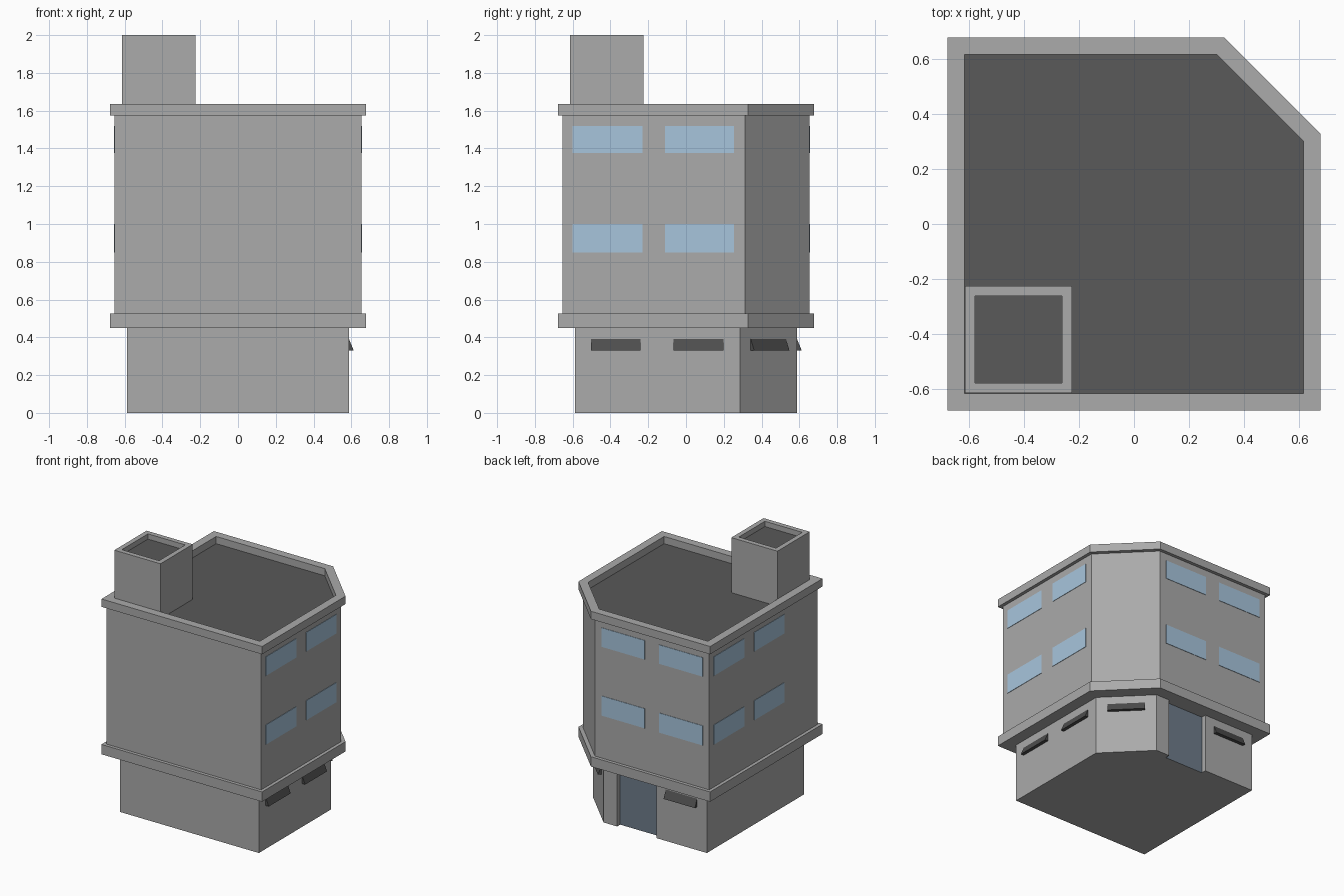
import bpy, bmesh, math
from mathutils import Vector, Matrix

cube = bpy.data.objects.get("Cube")
if cube:
    bpy.data.objects.remove(cube, do_unlink=True)


def material(name, r, g, b):
    mat = bpy.data.materials.new(name)
    mat.use_nodes = True
    mat.diffuse_color = (r, g, b, 1)
    mat.node_tree.nodes["Principled BSDF"].inputs["Base Color"].default_value = (r, g, b, 1)
    return mat


WALL = material("wall grey", 0.405, 0.405, 0.405)
ROOF = material("roof dark grey", 0.1, 0.1, 0.1)
AWNING = material("awning charcoal", 0.075, 0.075, 0.075)
GLASS = material("window blue", 0.39, 0.56, 0.72)
DOOR = material("door slate", 0.155, 0.2, 0.255)


def prism(bm, points, offset):
    """Add a solid made by pushing a flat outline along an offset."""
    offset = Vector(offset)
    low = [bm.verts.new(p) for p in points]
    high = [bm.verts.new(Vector(p) + offset) for p in points]
    bm.faces.new(low)
    top = bm.faces.new(high)
    for i in range(len(low)):
        j = (i + 1) % len(low)
        bm.faces.new((low[i], low[j], high[j], high[i]))
    bmesh.ops.recalc_face_normals(bm, faces=bm.faces[:])
    return top


def finish(bm, name, *mats):
    mesh = bpy.data.meshes.new(name)
    bm.to_mesh(mesh)
    bm.free()
    for mat in mats:
        mesh.materials.append(mat)
    obj = bpy.data.objects.new(name, mesh)
    bpy.context.collection.objects.link(obj)
    return obj


def cut_corner(size, start):
    """Square outline with its back left corner cut off."""
    return [(-size, -size), (size, -size), (size, start), (start, size), (-size, size)]


def storey(name, outline, z0, z1, rim=0, depth=0):
    """Upright block; with a rim, its top is sunk to a dark floor."""
    bm = bmesh.new()
    top = prism(bm, [(x, y, z0) for x, y in outline], (0, 0, z1 - z0))
    if rim:
        bmesh.ops.inset_region(bm, faces=[top], thickness=rim, use_even_offset=True)
        bmesh.ops.inset_region(bm, faces=[top], thickness=0)
        for v in top.verts:
            v.co.z = z1 - depth
        top.material_index = 1
    return finish(bm, name, WALL, ROOF)


# Ground floor with a recessed doorway in the back
base, door_y = 0.587, 0.55
outline = cut_corner(base, 0.285)
outline[4:4] = [(0.17, base), (0.17, door_y), (-0.16, door_y), (-0.16, base)]
ground = storey("ground_floor", outline, 0, 0.45)
ground.data.materials[1] = DOOR
for face in ground.data.polygons:
    if abs(face.normal.y) > 0.9 and abs(face.center.y - door_y) < 0.01:
        face.material_index = 1

# Ledge, upper floors and roof parapet
storey("ledge", cut_corner(0.678, 0.328), 0.45, 0.525)
storey("upper_floors", cut_corner(0.653, 0.312), 0.525, 1.575)
storey("roof_parapet", cut_corner(0.678, 0.328), 1.575, 1.635, 0.063, 0.055)

# Stair tower on the roof
a, b = -0.614, -0.225
storey("stair_tower", [(a, a), (b, a), (b, b), (a, b)], 1.577, 2.0, 0.037, 0.04)


def turn(bm, degrees):
    bmesh.ops.rotate(bm, verts=bm.verts[:], cent=(0, 0, 0),
                     matrix=Matrix.Rotation(math.radians(degrees), 3, "Z"))


# Windows: two rows of two on three walls
wide = [(-0.6, -0.23), (-0.11, 0.253)]
mirrored = [(-r, -l) for l, r in wide]
for name, degrees, spans in (("left_windows", 0, wide),
                             ("back_windows", 90, mirrored),
                             ("right_windows", 180, wide)):
    bm = bmesh.new()
    for left, right in spans:
        for low, high in ((0.85, 1.0), (1.375, 1.52)):
            prism(bm, [(0.651, left, low), (0.651, right, low),
                       (0.651, right, high), (0.651, left, high)], (0.005, 0, 0))
    turn(bm, degrees)
    finish(bm, name, GLASS)

# Wedge awnings on the ground floor
corner = (base + 0.285) / math.sqrt(2)
for name, degrees, wall, centres in (("left_awnings", 0, base, (-0.372, 0.066)),
                                     ("corner_awning", 45, corner, (0,)),
                                     ("back_awning", 90, base, (0.372,))):
    bm = bmesh.new()
    for centre in centres:
        y = centre - 0.132
        prism(bm, [(wall, y, 0.33), (wall + 0.026, y, 0.33), (wall, y, 0.392)],
              (0, 0.264, 0))
    turn(bm, degrees)
    finish(bm, name, AWNING)
